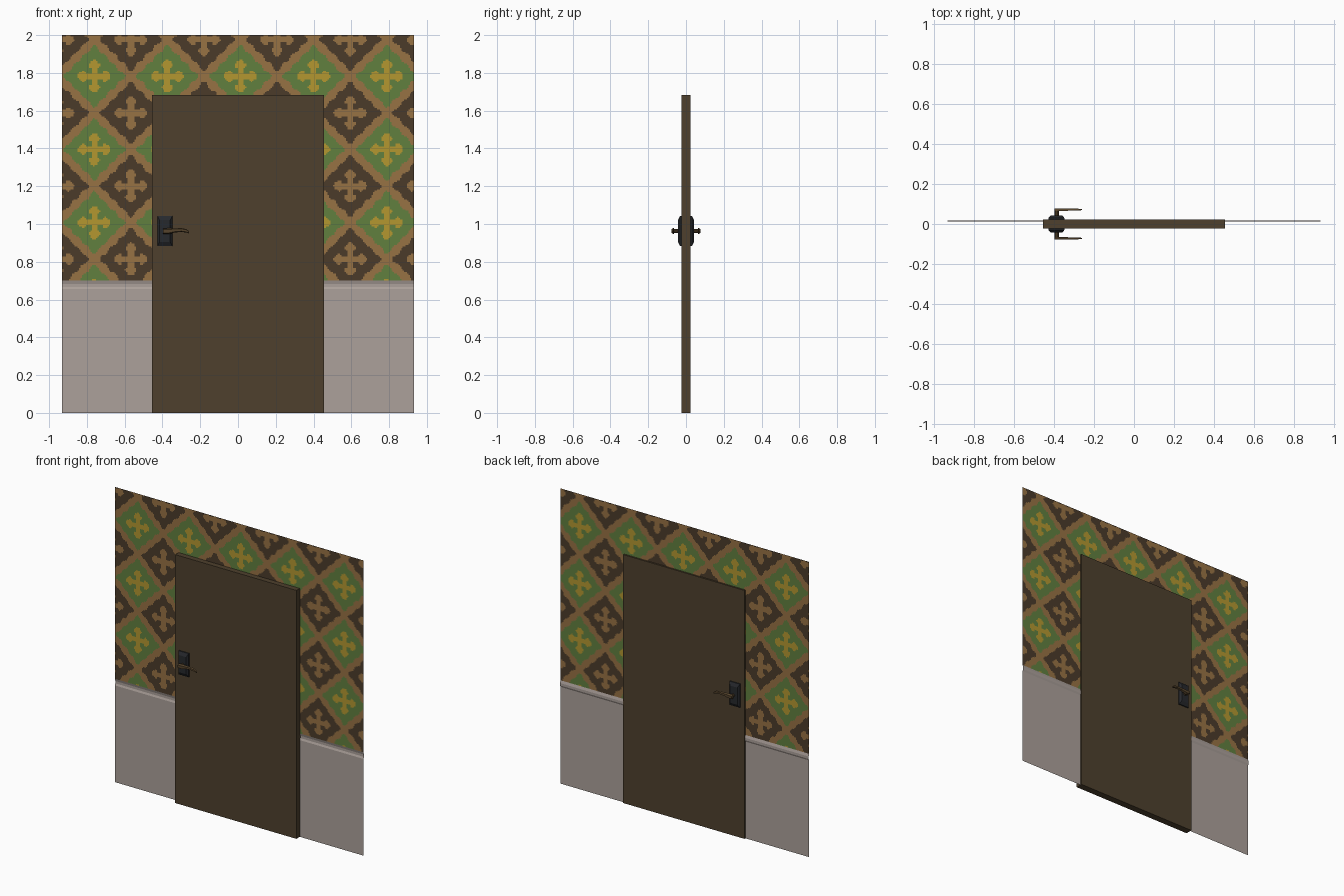
import bpy, math

if "Cube" in bpy.data.objects:
    bpy.data.objects.remove(bpy.data.objects["Cube"])


def material(name, r, g, b):
    m = bpy.data.materials.new(name)
    lin = [((c / 255 + 0.055) / 1.055) ** 2.4 for c in (r, g, b)]
    m.diffuse_color = (*lin, 1)
    m.use_nodes = True
    m.node_tree.nodes["Principled BSDF"].inputs["Base Color"].default_value = m.diffuse_color
    return m


DARK = material("dark brown paper", 75, 59, 42)
GREEN = material("green paper", 97, 128, 63)
TAN = material("tan paper", 151, 114, 68)
YELLOW = material("yellow paper", 180, 151, 48)
PANEL = material("pale wainscot", 172, 161, 155)
WOOD = material("brown wood", 78, 64, 45)
IRON = material("black iron", 38, 40, 44)
BRASS = material("dull bronze", 86, 68, 44)

HALF_W, WALL_Y, RAIL_Z, TOP_Z = 0.932, 0.013, 0.70, 2.0
DOOR_W, DOOR_H, DOOR_D = 0.454, 1.683, 0.0235


def make(name, verts, faces, mats):
    me = bpy.data.meshes.new(name)
    me.from_pydata(verts, [], faces)
    ob = bpy.data.objects.new(name, me)
    bpy.context.collection.objects.link(ob)
    for m in mats:
        me.materials.append(m)
    return ob


# Wallpaper: fine grid coloured by a repeating diamond-and-cross rule
PERIOD, CX, CZ = 0.3872, 0.013, 1.782


def in_cross(u, v):
    a, b = max(abs(u), abs(v)), min(abs(u), abs(v))
    stem = a < 0.21 and b < 0.042
    bulb = math.hypot(a - 0.17, b) < 0.055 or math.hypot(a - 0.15, b - 0.045) < 0.032
    return stem or bulb or a + b < 0.085


def paper_colour(x, z):
    u, v = (x - CX) / PERIOD, (z - CZ) / PERIOD
    gu, gv = u - round(u), v - round(v)             # from nearest green centre
    du, dv = u - math.floor(u) - 0.5, v - math.floor(v) - 0.5
    d = abs(gu) + abs(gv) - 0.5
    along = abs(gu) - abs(gv)
    width = 0.075 + 0.016 * math.cos(along * math.tau * 4)
    if abs(d) < width:
        return 2
    if d < 0:
        return 3 if in_cross(gu, gv) else 1
    return 2 if in_cross(du, dv) else 0


nx, nz = 248, 172
xs = [-HALF_W + 2 * HALF_W * i / nx for i in range(nx + 1)]
zs = [RAIL_Z + (TOP_Z - RAIL_Z) * k / nz for k in range(nz + 1)]
verts = [(x, WALL_Y, z) for z in zs for x in xs]
faces, colours = [], []
for k in range(nz):
    for i in range(nx):
        # leave the doorway open
        if xs[i] > -DOOR_W and xs[i + 1] < DOOR_W and zs[k + 1] < DOOR_H:
            continue
        a = k * (nx + 1) + i
        faces.append((a, a + 1, a + nx + 2, a + nx + 1))
        colours.append(paper_colour((xs[i] + xs[i + 1]) / 2, (zs[k] + zs[k + 1]) / 2))
paper = make("wallpaper", verts, faces, [DARK, GREEN, TAN, YELLOW])
paper.data.polygons.foreach_set("material_index", colours)

# Wainscot sheets with a shallow pressed rail along the top
profile = [(WALL_Y, 0), (WALL_Y, 0.655), (0.018, 0.667), (0.018, 0.683), (WALL_Y, RAIL_Z)]
for side, x0, x1 in (("left", -HALF_W, -DOOR_W + 0.004), ("right", DOOR_W - 0.004, HALF_W)):
    v = [(x, y, z) for y, z in profile for x in (x0, x1)]
    f = [(2 * i, 2 * i + 1, 2 * i + 3, 2 * i + 2) for i in range(len(profile) - 1)]
    make("wainscot_" + side, v, f, [PANEL])


def loft(name, rings, mat):
    """Join equal-length closed rings and cap the ends."""
    n = len(rings[0])
    v = [p for r in rings for p in r]
    f = [(j * n + i, j * n + (i + 1) % n, (j + 1) * n + (i + 1) % n, (j + 1) * n + i)
         for j in range(len(rings) - 1) for i in range(n)]
    f += [tuple(reversed(range(n))), tuple(range(len(v) - n, len(v)))]
    ob = make(name, v, f, [mat])
    import bmesh
    bm = bmesh.new()
    bm.from_mesh(ob.data)
    bmesh.ops.recalc_face_normals(bm, faces=bm.faces)
    bm.to_mesh(ob.data)
    bm.free()
    return ob


def rect(x0, x1, z0, z1, y):
    return [(x0, y, z0), (x1, y, z0), (x1, y, z1), (x0, y, z1)]


def disc(x, z, r, y, n=10):
    return [(x + r * math.cos(math.tau * i / n), y, z + r * math.sin(math.tau * i / n))
            for i in range(n)]


# Door slab
loft("door", [rect(-DOOR_W, DOOR_W, 0, DOOR_H, y) for y in (-DOOR_D, DOOR_D)], WOOD)

# Handle set on each face: chamfered plate, stem, curved lever
HX, HZ = -0.387, 0.962
for side, s in (("front", -1), ("back", 1)):
    loft("lock_plate_" + side, [
        rect(HX - 0.039, HX + 0.039, 0.883, 1.043, s * 0.022),
        rect(HX - 0.039, HX + 0.039, 0.883, 1.043, s * 0.031),
        rect(HX - 0.028, HX + 0.028, 0.905, 1.021, s * 0.043)], IRON)
    loft("stem_" + side, [disc(HX + 0.002, HZ, 0.011, s * y) for y in (0.04, 0.07)], BRASS)
    # stations along the lever: x, centre z, half height, inner y, outer y
    stations = [(-0.397, 0.962, 0.014, 0.064, 0.078), (-0.370, 0.962, 0.016, 0.064, 0.078),
                (-0.335, 0.966, 0.011, 0.066, 0.077), (-0.300, 0.968, 0.010, 0.067, 0.077),
                (-0.275, 0.964, 0.009, 0.068, 0.076), (-0.259, 0.956, 0.006, 0.069, 0.075)]
    loft("lever_" + side, [[(x, s * a, z - h), (x, s * b, z - h * 0.6),
                            (x, s * b, z + h * 0.6), (x, s * a, z + h)]
                           for x, z, h, a, b in stations], BRASS)
